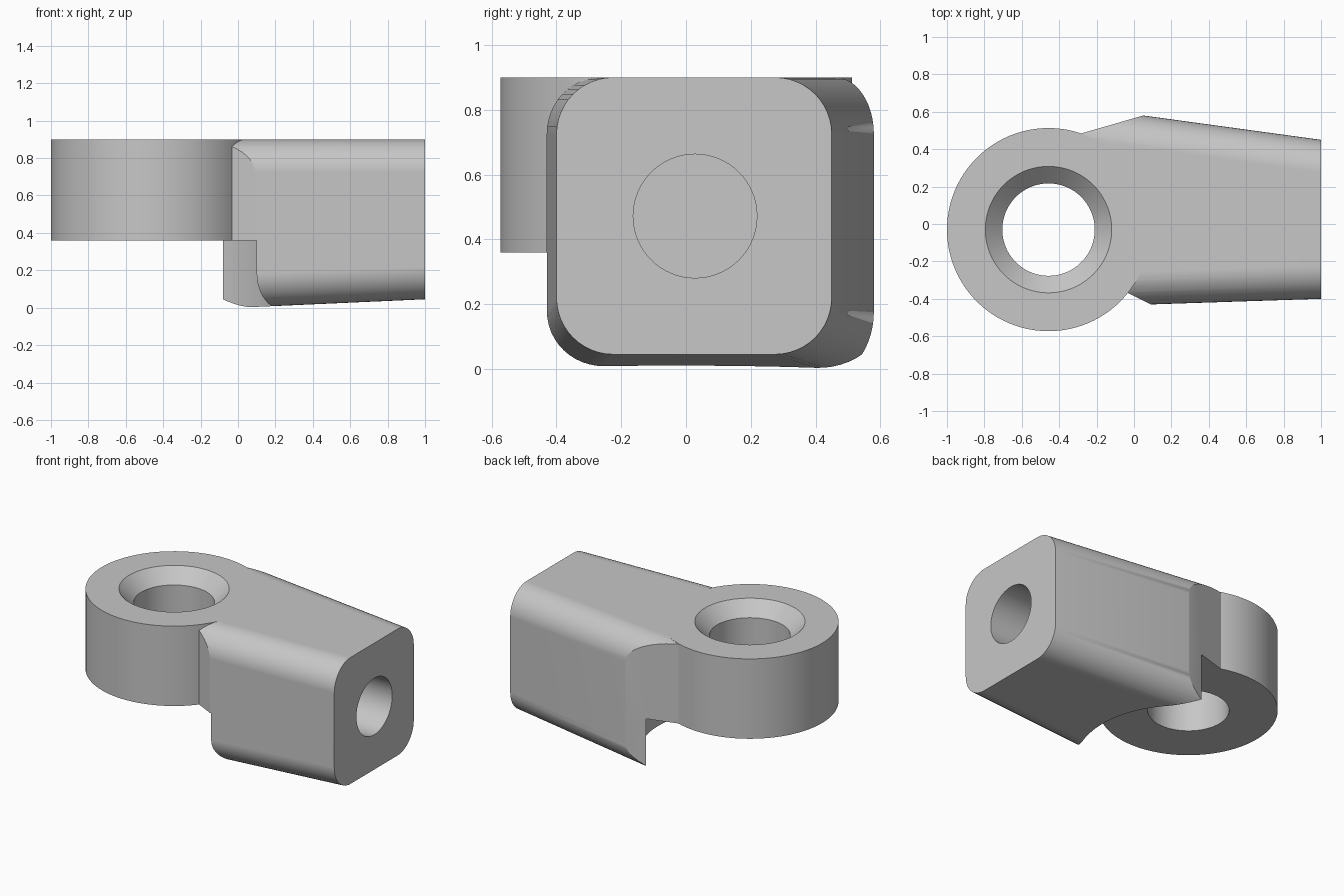
import bpy
import math

if "Cube" in bpy.data.objects:
    bpy.data.objects.remove(bpy.data.objects["Cube"], do_unlink=True)

TOP, RING_BASE = 0.9, 0.36
RING_X, RING_Y = -0.457, -0.03

grey = bpy.data.materials.new("light_grey")
grey.use_nodes = True
colour = (0.57, 0.57, 0.57, 1)
grey.diffuse_color = colour
grey.node_tree.nodes["Principled BSDF"].inputs["Base Color"].default_value = colour


def loft(name, sections):
    """Solid through matching closed loops, capped at both ends."""
    n = len(sections[0])
    verts = [p for s in sections for p in s]
    faces = [tuple(range(n))[::-1], tuple(range(len(verts) - n, len(verts)))]
    for k in range(len(sections) - 1):
        a, b = k * n, (k + 1) * n
        faces += [(a + i, a + (i + 1) % n, b + (i + 1) % n, b + i) for i in range(n)]
    mesh = bpy.data.meshes.new(name)
    mesh.from_pydata(verts, [], faces)
    mesh.materials.append(grey)
    obj = bpy.data.objects.new(name, mesh)
    bpy.context.collection.objects.link(obj)
    return obj


def turned(name, profile, segments=96):
    """Vertical turned solid about the ring axis from (radius, z) pairs."""
    turns = [2 * math.pi * i / segments for i in range(segments)]
    return loft(name, [[(RING_X + r * math.cos(t), RING_Y + r * math.sin(t), z)
                        for t in turns] for r, z in profile])


def section(x, radius=0.175, steps=12):
    """Rounded rectangle across the arm, growing away from its end face."""
    d = 1 - x
    y0, y1, z0 = -0.4 - 0.033 * d, 0.45 + 0.137 * d, 0.045 - 0.045 * d
    corners = [(y1, TOP, -1, -1), (y0, TOP, 1, -1), (y0, z0, 1, 1), (y1, z0, -1, 1)]
    loop = []
    for q, (y, z, sy, sz) in enumerate(corners):
        for i in range(steps + 1):
            t = math.pi / 2 * (q + i / steps)
            loop.append((x, y + radius * (sy + math.cos(t)),
                         z + radius * (sz + math.sin(t))))
    return loop


def combine(target, tool, operation):
    mod = target.modifiers.new(operation.lower(), 'BOOLEAN')
    mod.operation, mod.solver, mod.object = operation, 'EXACT', tool
    bpy.context.view_layer.objects.active = target
    bpy.ops.object.modifier_apply(modifier=mod.name)
    bpy.data.objects.remove(tool, do_unlink=True)


# Tapered arm, trimmed to its angled shoulders
arm = loft("eyelet_arm", [section(RING_X), section(1)])
plan = [(-0.38, 0.456), (-0.13, -0.32), (0.39, -0.58), (1.2, -0.58),
        (1.2, 0.681), (0.4, 0.681)]
combine(arm, loft("shoulder_trim", [[(x, y, z) for x, y in plan] for z in (-0.3, 1.2)]),
        'INTERSECT')

# Round clearance under the ring
combine(arm, turned("clearance", [(0.686, -0.4), (0.686, RING_BASE)]), 'DIFFERENCE')

# Ring, then its countersunk hole
combine(arm, turned("ring", [(0.543, RING_BASE), (0.543, TOP)]), 'UNION')
combine(arm, turned("countersunk_hole", [(0.247, 0.2), (0.247, TOP - 0.09),
                                         (0.338, TOP), (0.338, 1.1)]), 'DIFFERENCE')

# Blind bore in the end face
circle = [2 * math.pi * i / 64 for i in range(64)]
combine(arm, loft("end_bore", [[(x, 0.028 + 0.191 * math.cos(t), 0.472 + 0.191 * math.sin(t))
                                for t in circle] for x in (0.4, 1.2)]), 'DIFFERENCE')

# Smooth curved walls, crisp edges
bpy.ops.object.select_all(action='DESELECT')
arm.select_set(True)
bpy.context.view_layer.objects.active = arm
bpy.ops.object.shade_smooth_by_angle(angle=math.radians(25))
weighted = arm.modifiers.new("even_shading", 'WEIGHTED_NORMAL')
weighted.keep_sharp = True
